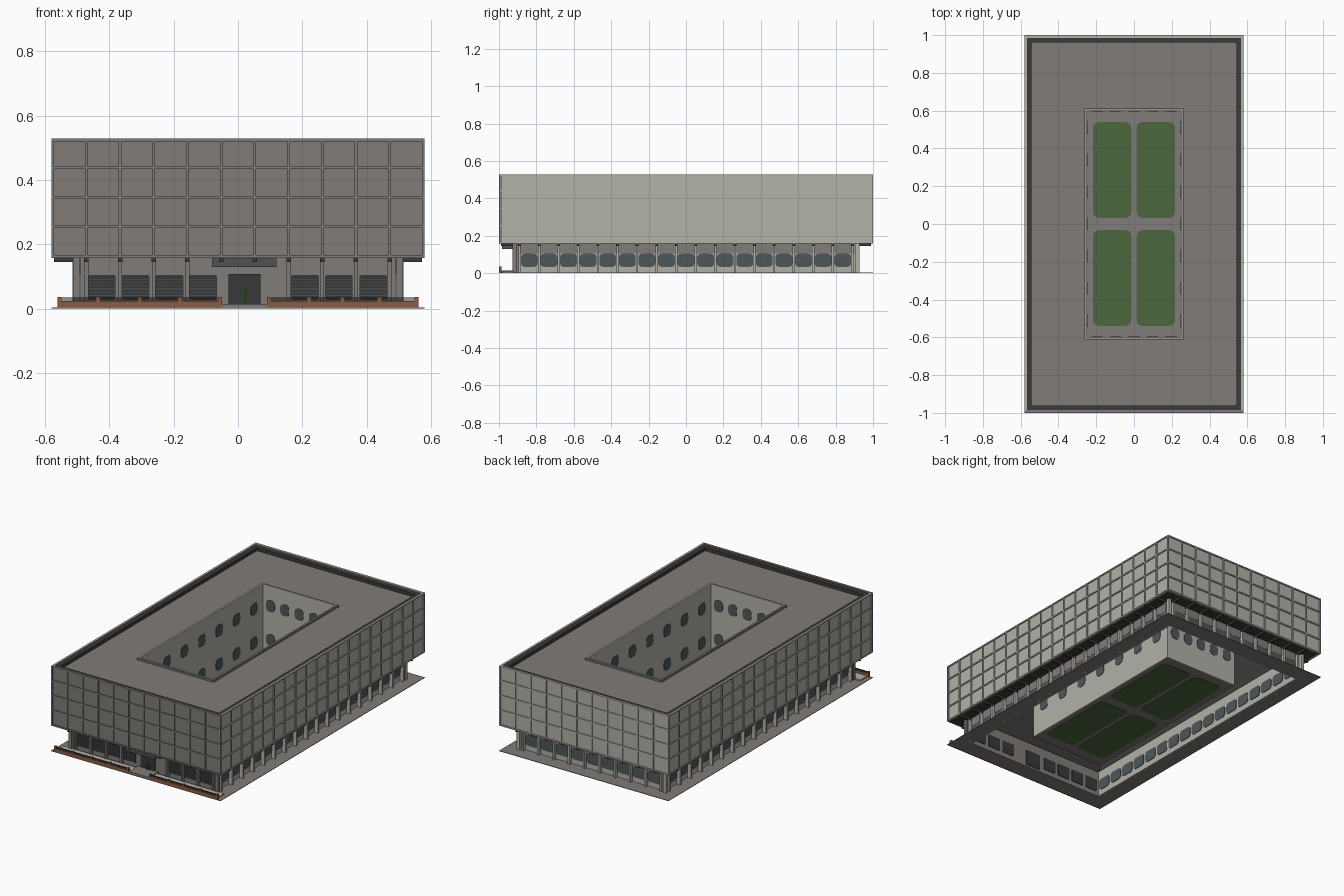
import bpy, bmesh, math
from mathutils import Vector

if "Cube" in bpy.data.objects:
    bpy.data.objects.remove(bpy.data.objects["Cube"])


def mat(name, hexcol):
    m = bpy.data.materials.new(name)
    c = [int(hexcol[i:i + 2], 16) / 255 for i in (0, 2, 4)]
    m.diffuse_color = [((v + .055) / 1.055) ** 2.4 if v > .04 else v / 12.92 for v in c] + [1]
    m.use_nodes = True
    m.node_tree.nodes["Principled BSDF"].inputs["Base Color"].default_value = m.diffuse_color
    return m


LIGHT = mat("light_concrete", "b2b1a9")
GRAY = mat("warm_gray", "807c78")
DARK = mat("dark_lining", "3c3b39")
GLASS = mat("window_glass", "4f5758")
BLACK = mat("dark_window", "373839")
GREEN = mat("grass", "4b663c")
BRICK = mat("brown_brick", "8a5c42")
SLATE = mat("canopy_slate", "505255")


def finish(name, bm, m):
    bmesh.ops.recalc_face_normals(bm, faces=bm.faces)
    me = bpy.data.meshes.new(name)
    bm.to_mesh(me)
    bm.free()
    me.materials.append(m)
    ob = bpy.data.objects.new(name, me)
    bpy.context.collection.objects.link(ob)
    return ob


def boxes(name, m, items):
    """One object made from (x0, x1, y0, y1, z0, z1) boxes."""
    bm = bmesh.new()
    for x0, x1, y0, y1, z0, z1 in items:
        g = bmesh.ops.create_cube(bm, size=1)
        for v in g["verts"]:
            v.co = Vector(((x0 + x1) / 2 + v.co.x * (x1 - x0),
                           (y0 + y1) / 2 + v.co.y * (y1 - y0),
                           (z0 + z1) / 2 + v.co.z * (z1 - z0)))
    return finish(name, bm, m)


def ring(X, Y, x, y, z0, z1):
    """Four boxes forming a rectangular frame, outer half size X,Y, inner x,y."""
    return [(-X, X, -Y, -y, z0, z1), (-X, X, y, Y, z0, z1),
            (-X, -x, -y, y, z0, z1), (x, X, -y, y, z0, z1)]


def rounded(name, m, items, r):
    """Rounded plates: (centre, half u, half v, axis, thickness)."""
    bm = bmesh.new()
    for c, hu, hv, axis, t in items:
        pts = []
        for k, (su, sv) in enumerate(((1, 1), (-1, 1), (-1, -1), (1, -1))):
            for j in range(4):
                a = math.pi / 2 * (k + j / 3)
                pts.append((su * (hu - r) + r * math.cos(a), sv * (hv - r) + r * math.sin(a)))
        to3 = {"x": lambda u, v, w: Vector((w, u, v)),
               "y": lambda u, v, w: Vector((u, w, v)),
               "z": lambda u, v, w: Vector((u, v, w))}[axis]
        a = [bm.verts.new(Vector(c) + to3(u, v, -t / 2)) for u, v in pts]
        b = [bm.verts.new(Vector(c) + to3(u, v, t / 2)) for u, v in pts]
        bm.faces.new(a)
        bm.faces.new(b)
        n = len(a)
        for i in range(n):
            bm.faces.new((a[i], a[(i + 1) % n], b[(i + 1) % n], b[i]))
    return finish(name, bm, m)


# paving around the building, front terrace, courtyard floor and lawns
boxes("paving", GRAY, ring(.58, 1, .485, .9, 0, .003))
boxes("front_terrace", LIGHT, [(-.55, .55, -.985, -.92, .003, .01)])
boxes("entrance_step", GRAY, [(-.05, .09, -.998, -.905, .003, .015)])
boxes("courtyard_floor", GRAY, [(-.25, .25, -.6, .6, .002, .006)])
rounded("lawns", GREEN, [((sx * .116, sy * .286, .006), .102, .253, "z", .012)
                         for sx in (-1, 1) for sy in (-1, 1)], .03)

# ground floor walls
boxes("ground_front_wall", GRAY, [(-.49, .49, -.905, -.893, 0, .16)])
boxes("ground_walls", LIGHT, [(-.49, .49, .893, .905, 0, .16),
                              (-.49, -.478, -.893, .893, 0, .16),
                              (.478, .49, -.893, .893, 0, .16)])
boxes("wall_top_band", GRAY, [(-.49, .49, .905, .908, .105, .158)] +
      [(s * .4915 - .0015, s * .4915 + .0015, -.9, .9, .105, .158) for s in (-1, 1)])

# columns and their overhang brackets
P = .1047
ys = [P * (i - 8.5) for i in range(18)]
xs = [P * (i - 4.5) for i in range(10)]
fx = [x for x in xs if abs(x) > .1]
side_cols = [(s * .502 - .012, s * .502 + .012, y - .006, y + .006, 0, .158)
             for s in (-1, 1) for y in ys]
corner = [(sx * .503 - .01, sx * .503 + .01, sy * .917 - .01, sy * .917 + .01, 0, .158)
          for sx in (-1, 1) for sy in (-1, 1)]
boxes("columns", LIGHT, side_cols + [c for c in corner if c[2] > 0] +
      [(x - .006, x + .006, .9, .925, 0, .158) for x in xs])
boxes("front_columns", GRAY, [c for c in corner if c[2] < 0] +
      [(x - .006, x + .006, -.925, -.9, 0, .158) for x in fx])
boxes("overhang_brackets", DARK,
      [(min(s * .49, s * .572), max(s * .49, s * .572), y - .007, y + .007, .145, .16)
       for s in (-1, 1) for y in ys] +
      [(x - .007, x + .007, min(s * .9, s * .99), max(s * .9, s * .99), .145, .16)
       for s in (-1, 1) for x in xs])

# ground floor windows, visible on both sides of the walls
rounded("side_windows", GLASS,
        [((s * .484, (ys[i] + ys[i + 1]) / 2, .069), .045, .035, "x", .019)
         for s in (-1, 1) for i in range(17)], .018)
rounded("back_windows", GLASS,
        [(((xs[i] + xs[i + 1]) / 2, .899, .069), .045, .035, "y", .019) for i in range(9)], .018)
wx = [-.423, -.318, -.213, -.108, .208, .313, .42]
rounded("front_windows", BLACK, [((x, -.899, .067), .043, .038, "y", .019) for x in wx], .006)
boxes("window_grilles", GLASS, [(x - .042, x + .042, -.9105, -.908, z, z + .002)
                                for x in wx for z in (.04, .05, .06, .07, .08, .09)])

# entrance
boxes("entrance_door", BLACK, [(-.03, .07, -.91, -.888, .012, .108)])
boxes("entrance_canopy", SLATE, [(-.08, .12, -.985, -.905, .13, .156)])
boxes("entrance_plants", GREEN, [(x - .003, x + .003, -.918, -.911, .015, h)
                                 for x, h in ((.012, .05), (.021, .06), (.031, .052))])

# low front wall with posts and rail
spans = [(-.56, -.05), (.09, .56)]
boxes("brick_wall", BRICK, [(a, b, -1, -.988, 0, .024) for a, b in spans])
boxes("brick_posts", BRICK, [(x - .006, x + .006, -1, -.986, 0, .036)
                             for x in (-.554, -.435, -.305, -.18, -.056, .096, .22, .325, .44, .554)])
boxes("front_rail", BLACK, [(a, b, -.996, -.992, z, z + .003)
                            for a, b in spans for z in (.026, .031)])

# upper block: shell, ribs, soffit, dark lining
boxes("facade_front", GRAY, [(-.574, .574, -.994, -.985, .158, .528)])
boxes("facade_shell", LIGHT, [(-.574, .574, .985, .994, .158, .528),
                              (-.574, -.567, -.985, .985, .158, .528),
                              (.567, .574, -.985, .985, .158, .528)])
vx = [1.152 * (i / 11 - .5) for i in range(12)]
vy = [1.992 * (i / 19 - .5) for i in range(20)]
hz = [.162, .254, .346, .438, .524]
boxes("front_ribs", GRAY, [(x - .004, x + .004, -1, -.993, .158, .528) for x in vx] +
      [(-.58, .58, -1, -.993, z - .004, z + .004) for z in hz])
boxes("facade_ribs", LIGHT, [(x - .004, x + .004, .993, 1, .158, .528) for x in vx] +
      [(-.58, .58, .993, 1, z - .004, z + .004) for z in hz] +
      [(s * .5765 - .0035, s * .5765 + .0035, y - .004, y + .004, .158, .528)
       for s in (-1, 1) for y in vy] +
      [(s * .5765 - .0035, s * .5765 + .0035, -.993, .993, z - .004, z + .004)
       for s in (-1, 1) for z in hz])
boxes("soffit", DARK, ring(.572, .99, .48, .895, .158, .166))
boxes("parapet_lining", DARK, ring(.567, .985, .542, .96, .16, .522))

# roof and courtyard
boxes("roof", GRAY, ring(.545, .963, .253, .603, .492, .502))
boxes("courtyard_roof_curb", GRAY, ring(.262, .612, .25, .6, .502, .512))
boxes("courtyard_walls", LIGHT, ring(.256, .606, .248, .598, 0, .514))
wins = [((s * .252, (i - 3) * .17, z), .034, .036, "x", .013)
        for s in (-1, 1) for i in range(7) for z in (.18, .39)]
wins += [(((i - 2) * .098, s * .602, z), .03, .036, "y", .013)
         for s in (-1, 1) for i in range(5) for z in (.18, .39)]
rounded("courtyard_windows", GLASS, wins, .024)
